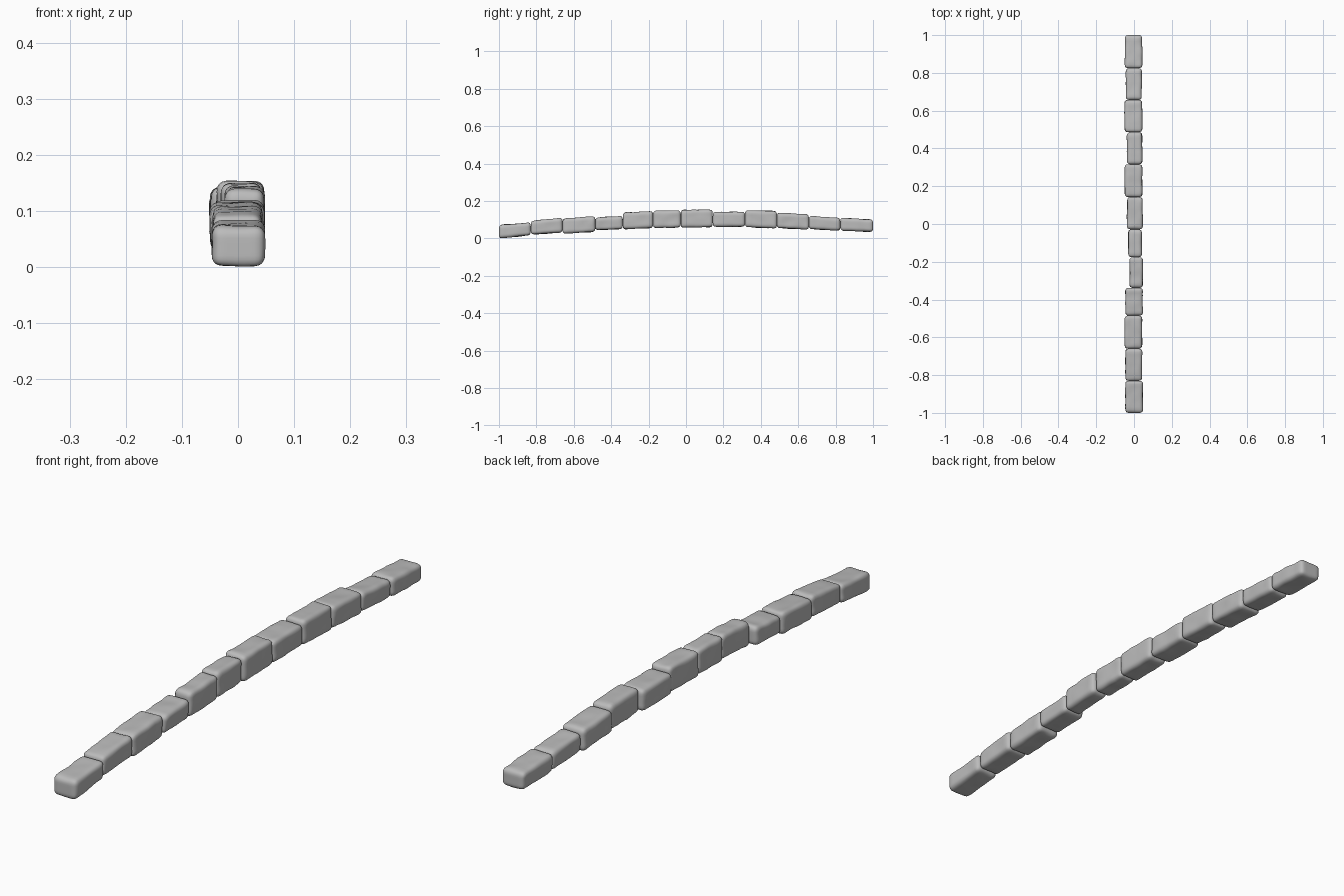
import bpy, bmesh, math
from mathutils import Vector, noise

if "Cube" in bpy.data.objects:
    bpy.data.objects.remove(bpy.data.objects["Cube"], do_unlink=True)

stone_grey = bpy.data.materials.new("stone_grey")
stone_grey.use_nodes = True
colour = (0.5, 0.5, 0.5, 1)
stone_grey.diffuse_color = colour
stone_grey.node_tree.nodes["Principled BSDF"].inputs["Base Color"].default_value = colour

RADIUS = 0.017
WOBBLE = 0.003


def curb_stone(index, y0, y1, x0, x1, bottom, top):
    """Worn block with rounded edges; bottom and top give heights at both ends."""
    bm = bmesh.new()
    bmesh.ops.create_cube(bm, size=2)
    bmesh.ops.subdivide_edges(bm, edges=bm.edges[:], cuts=13, use_grid_fill=True)
    half = Vector((x1 - x0, y1 - y0, sum(top) / 2 - sum(bottom) / 2)) / 2
    inner = half - Vector((RADIUS,) * 3)
    middle_x, middle_y = (x0 + x1) / 2, (y0 + y1) / 2
    for v in bm.verts:
        # Crowd the grid toward the edges, then round them
        p = Vector([math.sin(c * math.pi / 2) * h for c, h in zip(v.co, half)])
        core = Vector([max(-i, min(i, c)) for c, i in zip(p, inner)])
        normal = (p - core).normalized()
        p = core + normal * RADIUS
        # Gentle hewn unevenness, left off the end faces
        bump = noise.noise(p * 22 + Vector((index * 7.3, 0, 0))) * WOBBLE
        p += Vector((normal.x, 0, normal.z)) * bump
        # Fit the block to the slope of the arch
        along = (p.y / half.y + 1) / 2
        low = bottom[0] + (bottom[1] - bottom[0]) * along
        high = top[0] + (top[1] - top[0]) * along
        z = low + (high - low) * (p.z / half.z + 1) / 2
        v.co = (middle_x + p.x, middle_y + p.y, z)
    mesh = bpy.data.meshes.new(f"curb_stone_{index}")
    bm.to_mesh(mesh)
    bm.free()
    mesh.materials.append(stone_grey)
    mesh.shade_smooth()
    stone = bpy.data.objects.new(f"curb_stone_{index}", mesh)
    bpy.context.collection.objects.link(stone)


# Joints along the row, front to back
joints = [-1, -.83, -.66, -.485, -.338, -.176, -.028, .143, .316, .486, .657, .825, 1]

# Side limits, then bottom and top heights at the front and back ends
stones = [
    (-.046, .047, (0, .018), (.072, .085)),
    (-.046, .043, (.02, .032), (.094, .110)),
    (-.050, .043, (.026, .036), (.106, .118)),
    (-.046, .046, (.044, .049), (.110, .120)),
    (-.023, .047, (.049, .056), (.138, .146)),
    (-.030, .041, (.055, .059), (.149, .149)),
    (-.037, .046, (.057, .061), (.152, .154)),
    (-.050, .044, (.062, .062), (.142, .142)),
    (-.037, .043, (.061, .053), (.150, .146)),
    (-.050, .043, (.056, .047), (.138, .128)),
    (-.043, .041, (.050, .041), (.120, .109)),
    (-.048, .044, (.042, .035), (.111, .100)),
]

for i, (x0, x1, bottom, top) in enumerate(stones):
    curb_stone(i + 1, joints[i], joints[i + 1], x0, x1, bottom, top)
